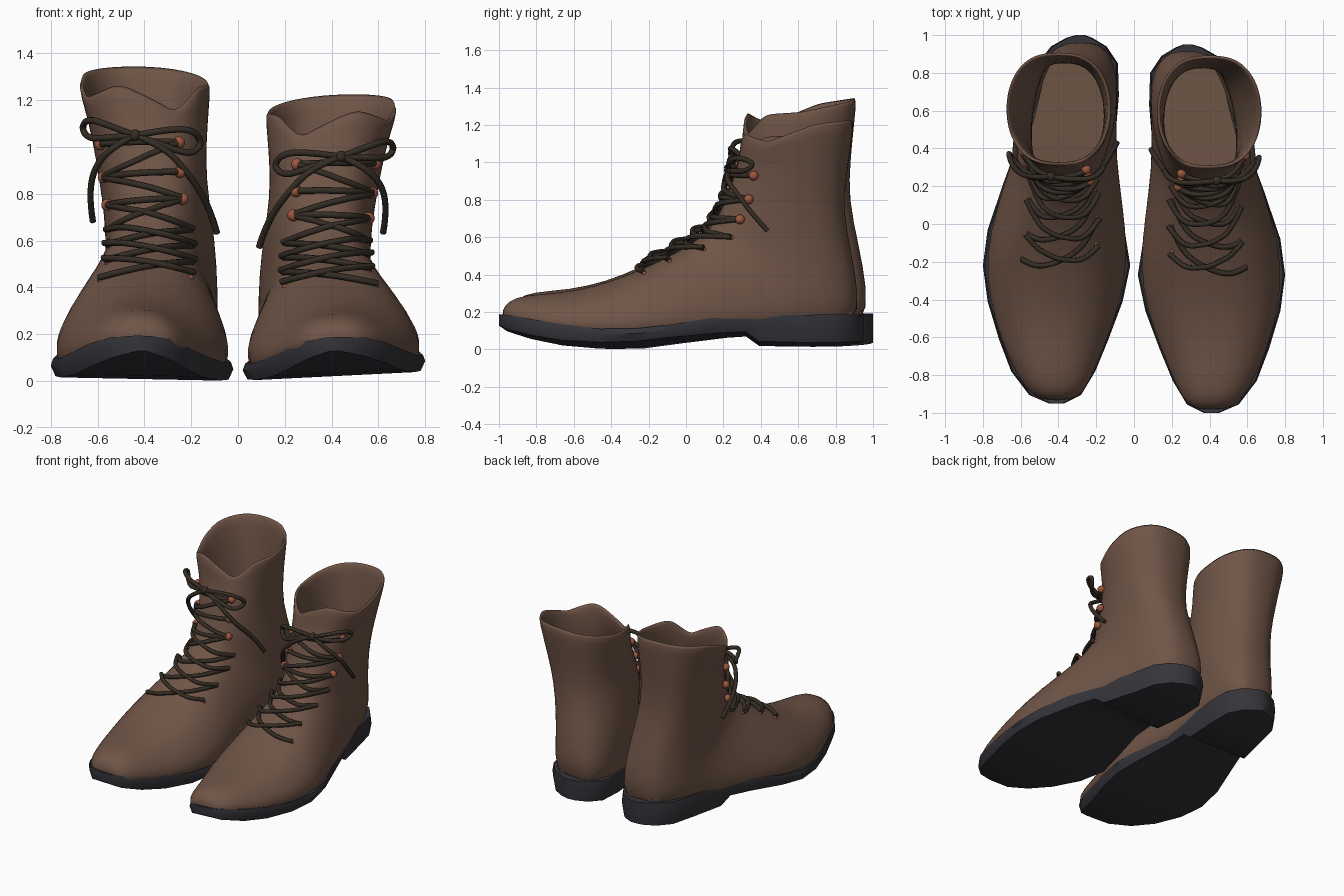
import bpy, bmesh, math
from mathutils import Vector
from mathutils.bvhtree import BVHTree

if "Cube" in bpy.data.objects:
    bpy.data.objects.remove(bpy.data.objects["Cube"])


def material(name, rgb):
    m = bpy.data.materials.new(name)
    m.diffuse_color = (*rgb, 1)
    m.use_nodes = True
    m.node_tree.nodes["Principled BSDF"].inputs["Base Color"].default_value = m.diffuse_color
    return m


LEATHER = material("brown leather", (0.16, 0.09, 0.062))
RUBBER = material("dark rubber", (0.034, 0.034, 0.042))
LACE = material("dark lace", (0.035, 0.026, 0.018))
COPPER = material("copper", (0.34, 0.095, 0.05))

# Everything is designed as the taller boot (x < 0); the other is mirrored, shorter and tilted
def place(p, side):
    x, y, z = p
    if side < 0:
        return Vector((x, y, z - 0.02 * x))
    return Vector((-x, y - 0.05 + 0.035 * min(1, max(0, z - 0.2)), 0.9 * z - 0.05 * x))


def loft(rings, cap_end):
    n = len(rings[0])
    faces = [tuple(range(n))]
    for r in range(len(rings) - 1):
        for i in range(n):
            j = (i + 1) % n
            faces.append((r * n + i, r * n + j, (r + 1) * n + j, (r + 1) * n + i))
    if cap_end:
        faces.append(tuple(range((len(rings) - 1) * n, len(rings) * n)))
    return [p for ring in rings for p in ring], faces


def make(name, verts, faces, mat, side):
    me = bpy.data.meshes.new(name)
    me.from_pydata([place(v, side) for v in verts], [], faces)
    bm = bmesh.new()
    bm.from_mesh(me)
    bmesh.ops.recalc_face_normals(bm, faces=bm.faces)
    bm.to_mesh(me)
    bm.free()
    ob = bpy.data.objects.new(name, me)
    bpy.context.collection.objects.link(ob)
    me.materials.append(mat)
    return ob


def select(ob):
    bpy.ops.object.select_all(action='DESELECT')
    ob.select_set(True)
    bpy.context.view_layer.objects.active = ob


def smooth(ob, deg=40):
    select(ob)
    bpy.ops.object.shade_smooth_by_angle(angle=math.radians(deg))


# Upper: fanned rings from toe to cuff
# front y, z, back y, z, front centre x, back centre x, half width, skew
UPPER = [
    (-.935, .205, -.93, .14, -.41, -.41, .07, 1.2),
    (-.905, .265, -.90, .12, -.41, -.41, .135, 1.5),
    (-.82, .30, -.81, .10, -.42, -.42, .195, 1.8),
    (-.62, .312, -.61, .05, -.425, -.425, .282, 2),
    (-.43, .355, -.39, .03, -.415, -.415, .35, 2.1),
    (-.25, .43, -.15, .03, -.41, -.41, .38, 2.1),
    (-.10, .505, .15, .07, -.40, -.39, .335, 1.9),
    (.04, .59, .45, .09, -.39, -.36, .275, 1.6),
    (.12, .655, .75, .09, -.385, -.31, .245, 1.3),
    (.165, .71, .965, .12, -.38, -.28, .232, 1.15),
    (.19, .75, .97, .32, -.375, -.28, .232, 1),
    (.22, .82, .925, .55, -.37, -.31, .23, 1),
    (.25, .92, .87, .80, -.37, -.36, .23, 1),
    (.28, 1.02, .88, 1.0, -.375, -.38, .243, 1),
    (.30, 1.10, .90, 1.2, -.39, -.39, .265, 1),
    (.305, 1.26, .915, 1.34, -.40, -.40, .285, 1)]
# Wavy cuff edge: angle from the back, height change
RIM = [(0, 0), (90, -.03), (128, -.015), (159, -.12), (194, .01),
       (239, -.085), (290, -.01), (360, 0)]


def rim_dz(deg):
    for (a, u), (b, v) in zip(RIM, RIM[1:]):
        if a <= deg <= b:
            return u + (v - u) * (deg - a) / (b - a)
    return 0


SEG = 36
rings = []
for k, (yf, zf, yb, zb, xf, xb, w, skew) in enumerate(UPPER):
    front_pow = 0.88 if k < 4 else 0.82 if k < 6 else 0.68 if k < 13 else 0.75
    back_pow = 0.5 if k < 8 else 0.7 if k < 11 else 0.8 if k < 13 else 0.75
    ring = []
    for i in range(SEG):
        a = math.tau * i / SEG
        s = ((1 - math.cos(a)) / 2) ** skew
        power = front_pow if math.cos(a) < 0 else back_pow
        lat = math.copysign(abs(math.sin(a)) ** power, math.sin(a))
        dz = rim_dz(math.degrees(a)) if k == len(UPPER) - 1 else 0
        ring.append((xb + (xf - xb) * s + w * lat, yb + (yf - yb) * s, zb + (zf - zb) * s + dz))
    rings.append(ring)
upper_verts, upper_faces = loft(rings, False)
tree = BVHTree.FromPolygons([Vector(v) for v in upper_verts], upper_faces)

# Sole: y, left x, right x, top z, bottom z
SOLE = [
    (-.95, -.45, -.37, .185, .12), (-.905, -.555, -.28, .175, .09),
    (-.78, -.65, -.205, .145, .05), (-.61, -.715, -.135, .11, .015),
    (-.41, -.775, -.06, .08, 0), (-.22, -.80, -.02, .08, .005),
    (-.03, -.775, -.05, .105, .03), (.22, -.69, -.10, .155, .06),
    (.37, -.635, -.105, .165, .07), (.44, -.61, -.10, .168, .015),
    (.68, -.55, -.08, .175, .012), (.85, -.51, -.085, .18, .015),
    (.94, -.44, -.145, .185, .02), (.985, -.36, -.22, .185, .025), (1.0, -.31, -.26, .185, .03)]
sole_verts, sole_faces = loft(
    [[(l + .01, y, t), (r - .01, y, t), (r, y, t * .6 + b * .4), (r - .02, y, b),
      (l + .02, y, b), (l, y, t * .6 + b * .4)] for y, l, r, t, b in SOLE], True)
# Insole seen through the cuff
insole_verts, insole_faces = loft(
    [[(l + .05, y, t + .015), (r - .05, y, t + .015), (r - .05, y, t - .01), (l + .05, y, t - .01)]
     for y, l, r, t, b in SOLE[7:13]], True)


def on_front(x, z, off):
    """Point on the front of the upper at a front-view position."""
    loc, nor, _, _ = tree.ray_cast(Vector((x, -3, z)), Vector((0, 1, 0)))
    if loc is None:
        loc, nor, _, _ = tree.find_nearest(Vector((x, 0.35, z)))
    if nor.y > 0:
        nor = -nor
    return loc + nor * off


def cord(name, paths, side, radius=0.014):
    cu = bpy.data.curves.new(name, 'CURVE')
    cu.dimensions = '3D'
    cu.bevel_depth = radius
    cu.bevel_resolution = 2
    cu.use_fill_caps = True
    for pts in paths:
        sp = cu.splines.new('NURBS')
        sp.points.add(len(pts) - 1)
        for q, p in zip(sp.points, pts):
            q.co = (*place(p, side), 1)
        sp.order_u = 3
        sp.use_endpoint_u = True
        sp.resolution_u = 4
    cu.materials.append(LACE)
    ob = bpy.data.objects.new(name, cu)
    bpy.context.collection.objects.link(ob)
    select(ob)
    bpy.ops.object.convert(target='MESH')
    smooth(bpy.context.object, 60)


def balls(name, spots, radius, mat, side):
    bm = bmesh.new()
    for p in spots:
        res = bmesh.ops.create_uvsphere(bm, u_segments=12, v_segments=8, radius=radius)
        bmesh.ops.translate(bm, verts=res["verts"], vec=place(p, side))
    me = bpy.data.meshes.new(name)
    bm.to_mesh(me)
    bm.free()
    me.materials.append(mat)
    ob = bpy.data.objects.new(name, me)
    bpy.context.collection.objects.link(ob)
    smooth(ob, 60)


def span(a, b, off):
    n = 7
    return [on_front(a[0] + (b[0] - a[0]) * i / n, a[1] + (b[1] - a[1]) * i / n,
                     off + .012 * math.sin(math.pi * i / n)) for i in range(n + 1)]


# Lacing rows: crossed below, hooked above
low = [((-.59, .42), (-.20, .44)), ((-.56, .495), (-.20, .50)),
       ((-.55, .565), (-.205, .57)), ((-.54, .635), (-.21, .64))]
high = [((-.545, .74), (-.245, .77)), ((-.56, .86), (-.255, .885)), ((-.575, 1.0), (-.26, 1.01))]
lacing = []
for (l0, r0), (l1, r1) in zip(low, low[1:]):
    lacing += [span(l0, r1, .012), span(r0, l1, .026)]
lacing += [span(low[-1][0], high[0][1], .015), span(low[-1][1], high[0][0], .02)]
for i, (l, r) in enumerate(high):
    lacing.append(span(l, r, .018))
    if i:
        lacing.append(span(high[i - 1][i % 2], high[i][1 - i % 2], .022))

# Bow: two loops and two tails
K = (-.44, .25, 1.04)
bow = [
    [K, (-.55, .24, 1.08), (-.64, .29, 1.11), (-.67, .39, 1.07), (-.64, .34, 1.02), (-.54, .24, 1.03), K],
    [K, (-.30, .23, 1.07), (-.19, .25, 1.07), (-.15, .32, 1.01), (-.20, .25, .96), (-.32, .23, 1.0), K],
    [K, (-.32, .22, 1.0), (-.21, .24, .88), (-.12, .37, .74), (-.09, .43, .63)],
    [K, (-.54, .23, .99), (-.62, .30, .89), (-.635, .39, .76), (-.62, .47, .67)]]

for side, tag in ((-1, "left"), (1, "right")):
    upper = make(tag + "_upper", upper_verts, upper_faces, LEATHER, side)
    sol = upper.modifiers.new("thickness", 'SOLIDIFY')
    sol.thickness = 0.025
    sol.offset = -1
    sub = upper.modifiers.new("rounding", 'SUBSURF')
    sub.levels = sub.render_levels = 1
    smooth(upper, 60)
    smooth(make(tag + "_sole", sole_verts, sole_faces, RUBBER, side), 40)
    make(tag + "_insole", insole_verts, insole_faces, LEATHER, side)
    cord(tag + "_lacing", lacing, side)
    cord(tag + "_bow", bow, side)
    balls(tag + "_knot", [K], .026, LACE, side)
    balls(tag + "_hooks", [on_front(*p, .014) for row in high for p in row], .026, COPPER, side)
    balls(tag + "_eyelets", [on_front(*p, -.004) for row in low for p in row], .013, COPPER, side)
